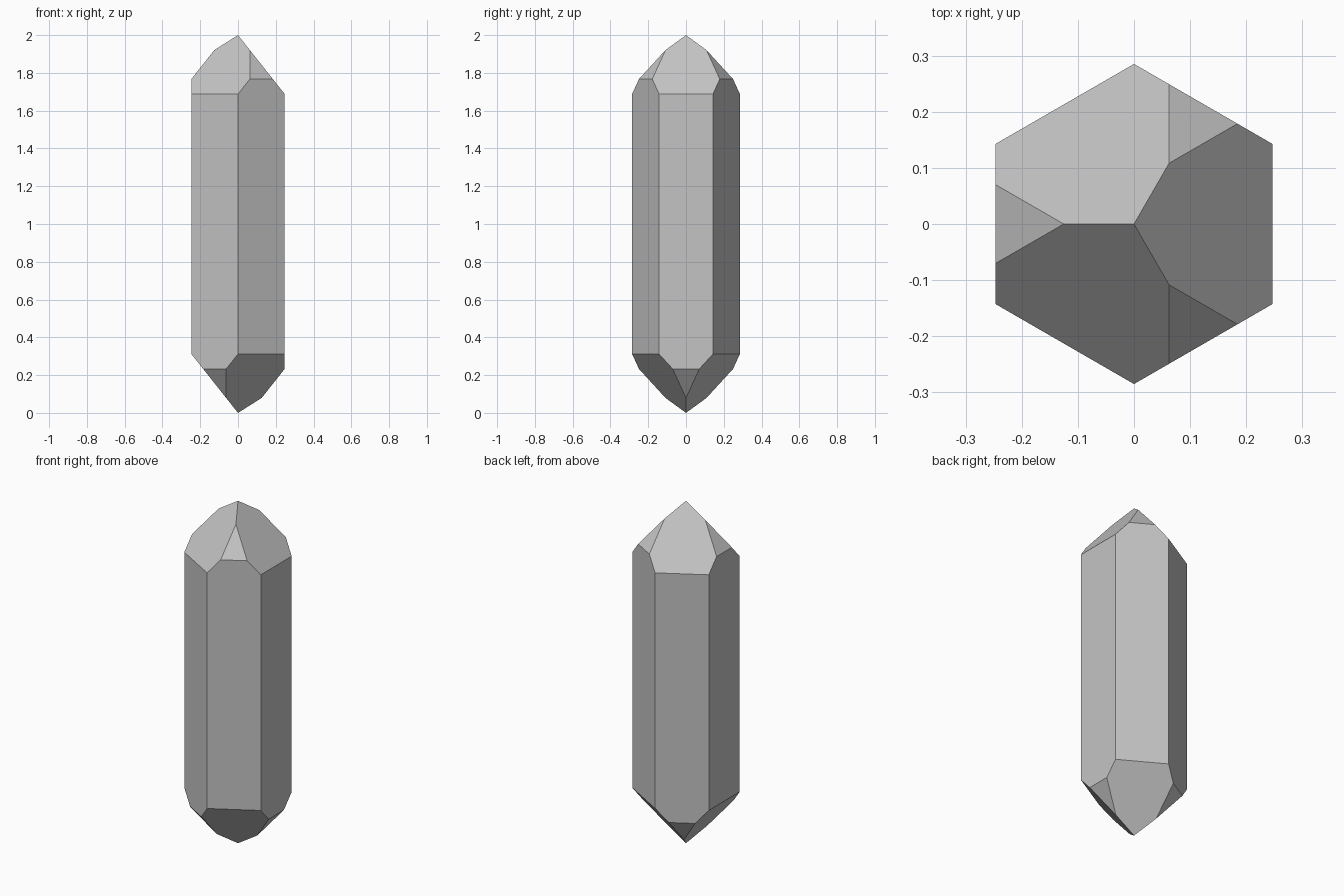
import bpy, bmesh
from math import cos, sin, radians
from mathutils import Vector

cube = bpy.data.objects.get("Cube")
if cube:
    bpy.data.objects.remove(cube, do_unlink=True)

HEIGHT = 2.0
APOTHEM = 0.247     # centre to side face
SLOPE = 1.262       # steepness of the end facets
TIP_OFFSET = 0.079  # how far the minor facets' planes pass beyond the tip


def grey_material():
    mat = bpy.data.materials.new("crystal grey")
    mat.use_nodes = True
    colour = (0.55, 0.55, 0.55, 1)
    mat.diffuse_color = colour
    mat.node_tree.nodes["Principled BSDF"].inputs["Base Color"].default_value = colour
    return mat


def cut(bm, point, normal):
    """Slice off everything beyond a plane and cap the opening."""
    res = bmesh.ops.bisect_plane(
        bm, geom=bm.verts[:] + bm.edges[:] + bm.faces[:], dist=1e-5,
        plane_co=point, plane_no=normal, clear_outer=True)
    rim = [e for e in res["geom_cut"]
           if isinstance(e, bmesh.types.BMEdge) and e.is_boundary]
    if rim:
        bmesh.ops.edgeloop_fill(bm, edges=rim)


bm = bmesh.new()
bmesh.ops.create_cube(bm, size=HEIGHT * 2)

# Six prism sides
for k in range(6):
    a = radians(60 * k)
    n = Vector((cos(a), sin(a), 0))
    cut(bm, n * APOTHEM, n)

# Pointed ends: major and minor facets alternate, swapped between top and bottom
for end in (1, -1):
    for k in range(6):
        a = radians(60 * k)
        major = (k % 2 == 0) == (end == 1)
        tip = HEIGHT / 2 + (0 if major else TIP_OFFSET)
        normal = Vector((SLOPE * cos(a), SLOPE * sin(a), end)).normalized()
        cut(bm, Vector((0, 0, end * tip)), normal)

bmesh.ops.remove_doubles(bm, verts=bm.verts[:], dist=1e-4)
bmesh.ops.recalc_face_normals(bm, faces=bm.faces[:])
bmesh.ops.translate(bm, verts=bm.verts[:], vec=(0, 0, HEIGHT / 2))

mesh = bpy.data.meshes.new("crystal")
bm.to_mesh(mesh)
bm.free()
mesh.materials.append(grey_material())
crystal = bpy.data.objects.new("crystal", mesh)
bpy.context.collection.objects.link(crystal)
